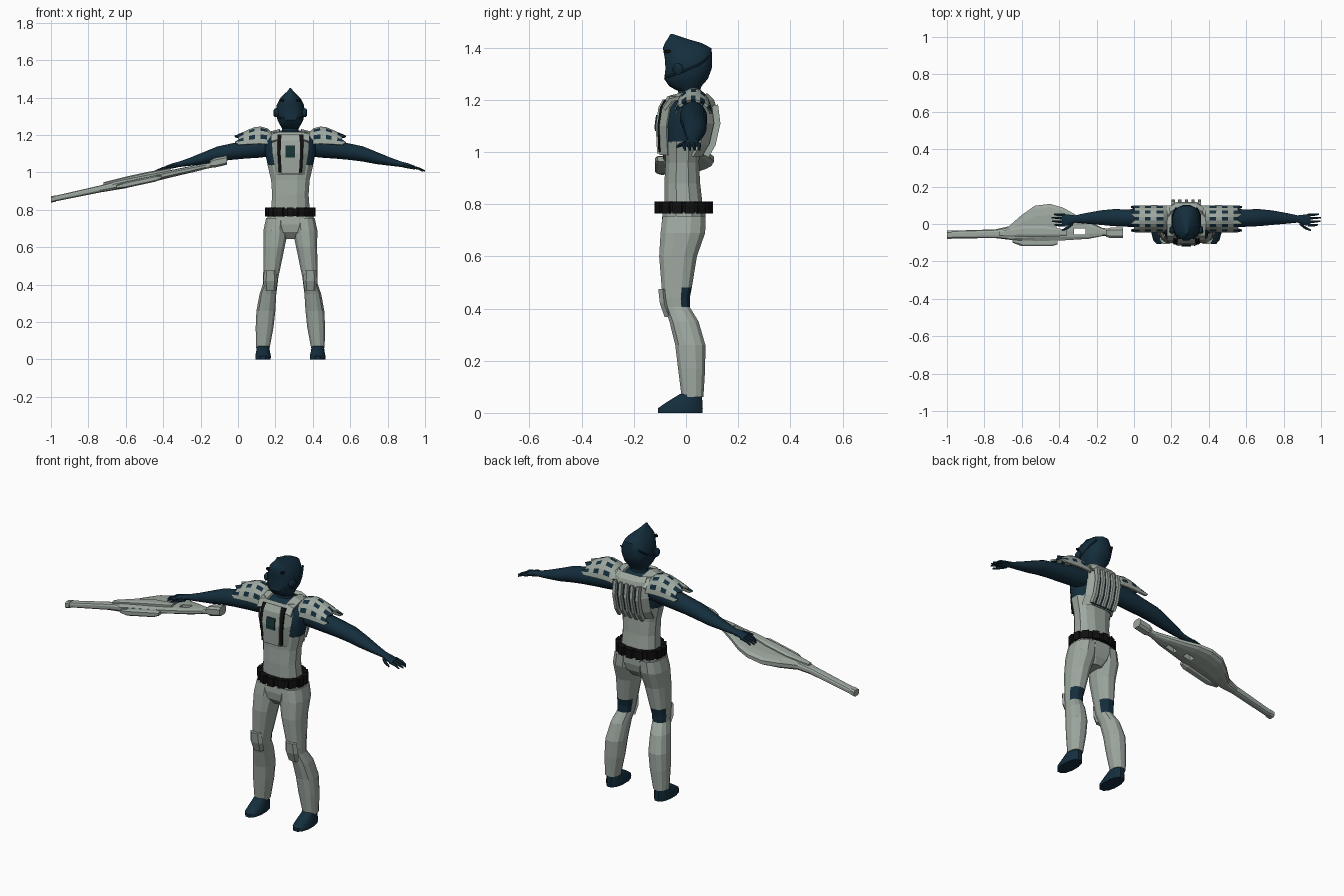
import bpy, bmesh, math
from mathutils import Matrix, Vector

CX = 0.28  # the figure stands to one side, the rifle reaches the other way


def material(name, rgb):
    m = bpy.data.materials.new(name)
    m.diffuse_color = (*rgb, 1)
    return m


GREY = material("armour grey", (0.34, 0.39, 0.35))
NAVY = material("suit navy", (0.007, 0.027, 0.046))
BLACK = material("belt black", (0.005, 0.005, 0.005))
TEAL = material("chest teal", (0.009, 0.035, 0.035))


def finish(name, bm, mats, smooth=False, x=CX):
    bmesh.ops.recalc_face_normals(bm, faces=bm.faces)
    me = bpy.data.meshes.new(name)
    bm.to_mesh(me)
    bm.free()
    for m in mats:
        me.materials.append(m)
    ob = bpy.data.objects.new(name, me)
    bpy.context.collection.objects.link(ob)
    ob.location.x = x
    if smooth:
        bpy.ops.object.select_all(action='DESELECT')
        ob.select_set(True)
        bpy.context.view_layer.objects.active = ob
        bpy.ops.object.shade_smooth_by_angle(angle=math.radians(40))
    return ob


def loft(name, rings, mats, n=12, p=0.8, smooth=False, x=CX, rule=None):
    """Skin closed rings given as (centre, half axis a, half axis b)."""
    bm = bmesh.new()
    loops = []
    for c, a, b in rings:
        loop = []
        for k in range(n):
            t = 2 * math.pi * (k + 0.5) / n
            u, v = (math.copysign(abs(f) ** p, f) for f in (math.cos(t), math.sin(t)))
            loop.append(bm.verts.new(Vector(c) + Vector(a) * u + Vector(b) * v))
        loops.append(loop)
    for l0, l1 in zip(loops, loops[1:]):
        for k in range(n):
            bm.faces.new((l0[k], l0[(k + 1) % n], l1[(k + 1) % n], l1[k]))
    bm.faces.new(loops[0])
    bm.faces.new(loops[-1])
    if rule:
        bmesh.ops.recalc_face_normals(bm, faces=bm.faces)
        for f in bm.faces:
            f.material_index = rule(f)
    return finish(name, bm, mats, smooth, x)


def upright(rows, s=1):  # rows of z, centre x, half width, front y, back y
    return [((s * cx, (y0 + y1) / 2, z), (rx, 0, 0), (0, (y1 - y0) / 2, 0))
            for z, cx, rx, y0, y1 in rows]


def sideways(rows, s=1):  # rows of x, centre y, half depth, centre z, half height
    return [((s * x, y, z), (0, ry, 0), (0, 0, rz)) for x, y, ry, z, rz in rows]


def sheet(name, pts, mats, thick, rule=None):
    """Thick plate skinned over a grid of points."""
    bm = bmesh.new()
    vs = [[bm.verts.new(p) for p in row] for row in pts]
    for i in range(len(vs) - 1):
        for j in range(len(vs[0]) - 1):
            f = bm.faces.new((vs[i][j], vs[i][j + 1], vs[i + 1][j + 1], vs[i + 1][j]))
            f.material_index = rule(i, j) if rule else 0
    ob = finish(name, bm, mats)
    mod = ob.modifiers.new("thickness", 'SOLIDIFY')
    mod.thickness, mod.offset = thick, 0
    return ob


def panel(name, rows, mat, thick, bend=0.0, cx=0.0):  # rows of z, y, half width
    return sheet(name, [[(cx + c * hw, y + (bend if abs(c) == 1 else 0), z)
                         for c in (-1, -0.6, 0.6, 1)] for z, y, hw in rows], [mat], thick)


def box(name, centre, size, mat, turn=None, x=CX):
    bm = bmesh.new()
    m = Matrix.Translation(centre) @ (turn or Matrix()) @ Matrix.Diagonal((*size, 1))
    bmesh.ops.create_cube(bm, size=1, matrix=m)
    return finish(name, bm, [mat], x=x)


# head with pointed crest, cheek pods, jaw ridges and eyes
loft("head", upright([(1.235, 0, .045, -.035, .055), (1.252, 0, .055, -.065, .06),
                      (1.28, 0, .07, -.085, .085), (1.32, 0, .078, -.08, .1),
                      (1.36, 0, .074, -.083, .102), (1.398, 0, .054, -.09, .099),
                      (1.418, 0, .034, -.082, .06), (1.432, 0, .018, -.072, .01),
                      (1.452, 0, .003, -.06, -.05)]), [NAVY], 16, .8, True)
loft("neck", upright([(1.18, 0, .06, -.045, .06), (1.22, 0, .045, -.03, .05),
                      (1.26, 0, .045, -.035, .055)]), [NAVY], 12, 1, True)
for s in (-1, 1):
    loft("cheek_pod", sideways([(.06, -.03, .02, 1.318, .022), (.083, -.032, .021, 1.318, .023),
                                (.09, -.033, .013, 1.318, .014)], s), [NAVY], 10, 1, True)
    loft("jaw_ridge", [((s * x, y, z), (.006, 0, 0), (0, 0, .005)) for x, y, z in
                       ((.03, -.083, 1.288), (.058, -.062, 1.292), (.074, -.01, 1.31),
                        (.074, .05, 1.335), (.055, .088, 1.365))], [NAVY], 6, 1, True)
    box("eye", (s * .042, -.072, 1.385), (.02, .02, .01), BLACK,
        Matrix.Rotation(s * .5, 4, 'Z'))

# torso: grey abdomen below, navy chest above
loft("abdomen", upright([(.78, 0, .108, -.085, .068), (.88, 0, .1, -.085, .056),
                         (.96, 0, .106, -.08, .052), (1.04, 0, .126, -.082, .057)]),
     [GREY], 12, .8)
loft("chest", upright([(1.035, 0, .123, -.08, .055), (1.1, 0, .137, -.085, .07),
                       (1.17, 0, .138, -.075, .075), (1.205, 0, .1, -.055, .065),
                       (1.22, 0, .05, -.035, .05)]), [NAVY], 14, .8, True)
loft("pelvis", upright([(.645, 0, .045, -.06, .04), (.68, 0, .095, -.09, .065),
                        (.72, 0, .128, -.096, .076), (.79, 0, .125, -.09, .078)]), [GREY], 12, .75)

# layered breastplate
panel("breastplate", [(.99, -.095, .072), (1.03, -.098, .078), (1.1, -.1, .09),
                      (1.17, -.088, .095), (1.212, -.065, .088)], GREY, .014, .03)
panel("breastplate_groove", [(1.0, -.102, .062), (1.1, -.106, .068), (1.17, -.096, .07),
                             (1.2, -.079, .07)], BLACK, .008)
panel("breastplate_centre", [(.995, -.106, .046), (1.1, -.111, .052), (1.17, -.101, .05),
                             (1.2, -.084, .046)], GREY, .01)
panel("chest_window", [(1.08, -.1165, .026), (1.1, -.1175, .026), (1.142, -.112, .026)], TEAL, .006)

# back plate with raised vertical ribs
back = [(.985, .062), (1.03, .088), (1.11, .106), (1.18, .097), (1.215, .075)]
panel("back_plate", [(z, y - .004, .1) for z, y in back], GREY, .014, -.035)
panel("back_recess", [(z, y + .005, .074) for z, y in back[:4]], NAVY, .008)
for x in (-.07, -.035, 0, .035, .07):
    panel("back_rib", [(z, y + .014, .0085) for z, y in back[:4]], GREY, .024, 0, x)
panel("back_yoke", [(1.17, .108, .085), (1.195, .1, .088), (1.217, .078, .085)], GREY, .018, -.02)

for s in (-1, 1):
    # strap over the shoulder
    sheet("shoulder_strap", [[(s * (.078 + d), y, z - (.012 if d > 0 else 0)) for d in (-.022, .024)]
                             for y, z in ((-.085, 1.175), (-.06, 1.21), (0, 1.225), (.06, 1.215),
                                          (.095, 1.18))], [GREY], .014)
    # shoulder pad: arched shell with rows of dark windows and a spiked rim
    prof = [(.1, .07), (.125, .094), (.16, .103), (.19, .1), (.22, .088), (.25, .074), (.275, .058)]
    pts = []
    for i, (x, rz) in enumerate(prof):
        row = []
        for j in range(12):
            a = math.radians(-82 + 164 * j / 11)
            spike = .022 if i == 6 and j % 3 == 1 else 0
            row.append((s * (x + spike), .028 + .068 * math.sin(a), 1.138 + rz * math.cos(a)))
        pts.append(row)
    sheet("shoulder_pad", pts, [GREY, NAVY], .01, lambda i, j: int(i % 2 == 1 and j % 2 == 1))

    # arm, palm and fingers
    loft("arm", sideways([(.1, .028, .05, 1.14, .055), (.16, .028, .053, 1.135, .058),
                          (.24, .03, .052, 1.122, .05), (.32, .032, .048, 1.11, .045),
                          (.39, .034, .047, 1.098, .042), (.46, .034, .04, 1.077, .034),
                          (.54, .03, .029, 1.056, .022), (.595, .027, .02, 1.043, .015),
                          (.63, .022, .029, 1.035, .014), (.664, .022, .034, 1.027, .009)], s),
         [NAVY], 12, 1, True)
    for y, tip in ((-.006, .705), (.013, .718), (.032, .72), (.05, .708)):
        loft("finger", sideways([(.65, y, .008, 1.029, .008), (.685, y, .0075, 1.021, .007),
                                 (tip, y + .002, .004, 1.008, .004)], s), [NAVY], 6, 1, True)
    loft("thumb", sideways([(.605, .005, .012, 1.036, .01), (.635, -.02, .01, 1.028, .008),
                            (.665, -.034, .005, 1.02, .005)], s), [NAVY], 6, 1, True)

    # armoured leg, navy at the back of the knee
    loft("leg", upright([(.755, .07, .062, -.092, .078), (.69, .078, .068, -.1, .076),
                         (.6, .087, .058, -.105, .044), (.48, .1, .046, -.095, .024),
                         (.44, .105, .042, -.09, .016), (.405, .107, .04, -.083, .016),
                         (.35, .12, .046, -.065, .05), (.26, .131, .052, -.043, .076),
                         (.17, .138, .049, -.032, .075), (.06, .147, .037, -.018, .068)], s),
         [GREY, NAVY], 12, .85,
         rule=lambda f: int(.38 < f.calc_center_median().z < .46 and f.normal.y > .3))
    panel("knee_pad", [(.37, -.076, .026), (.42, -.094, .033), (.475, -.1, .028)],
          GREY, .014, .015, s * .107)
    loft("foot", upright([(0, .146, .042, -.11, .066), (.018, .146, .043, -.11, .067),
                          (.042, .146, .038, -.075, .065), (.072, .147, .033, -.025, .062)], s),
         [NAVY], 12, .9, True)

# belt with a ring of pouches
loft("belt", upright([(.768, 0, .128, -.108, .09), (.808, 0, .128, -.108, .09)]), [BLACK], 20, .85)
for k in range(14):
    t = 2 * math.pi * (k + .5) / 14
    box("belt_pouch", (.123 * math.cos(t), -.009 + .1 * math.sin(t), .788), (.024, .036, .046),
        BLACK, Matrix.Rotation(t, 4, 'Z'))


# rifle: flat lofted body on a sloping line, with two grip openings
def axis(x):
    return .855 + .215 * (x + 1)


def slanted(rows, dz=0):  # rows of x, near y, far y, thickness
    return sideways([(x, (a + b) / 2, (b - a) / 2, axis(x) + dz, t / 2) for x, a, b, t in rows])


rifle = loft("rifle_body", slanted([
    (-1, -.078, -.036, .03), (-.74, -.076, -.028, .038), (-.67, -.085, -.012, .046),
    (-.6, -.09, .05, .052), (-.53, -.092, .1, .05), (-.45, -.092, .11, .046),
    (-.38, -.09, .09, .042), (-.31, -.085, .05, .038), (-.24, -.08, .015, .036),
    (-.17, -.065, -.02, .03), (-.1, -.06, -.03, .03)]), [GREY], 12, .7, x=0)
for hx, hy, w, d in ((-.39, -.015, .05, .035), (-.29, -.04, .06, .03)):
    cut = box("grip_cutter", (hx, hy, axis(hx)), (w, d, .2), GREY, x=0)
    cut.hide_render = True
    cut.hide_viewport = True
    mod = rifle.modifiers.new("opening", 'BOOLEAN')
    mod.operation, mod.object, mod.solver = 'DIFFERENCE', cut, 'EXACT'
loft("rifle_side_rail", slanted([(-.65, -.1, -.08, .02), (-.6, -.12, -.07, .035),
                                 (-.44, -.12, -.07, .035), (-.41, -.11, -.08, .02)], -.008),
     [GREY], 8, .6, x=0)
loft("rifle_top_ridge", slanted([(-.72, -.065, -.04, .02), (-.6, -.07, -.01, .03),
                                 (-.48, -.07, -.01, .03), (-.36, -.065, -.03, .02)], .022),
     [GREY], 8, .6, x=0)
loft("rifle_muzzle", slanted([(-1, -.082, -.034, .036), (-.975, -.082, -.034, .036)]),
     [GREY], 8, .6, x=0)
loft("rifle_stock", slanted([(-.15, -.07, -.025, .035), (-.125, -.077, -.018, .054),
                             (-.06, -.077, -.018, .05)], .008), [GREY], 8, .6, x=0)
